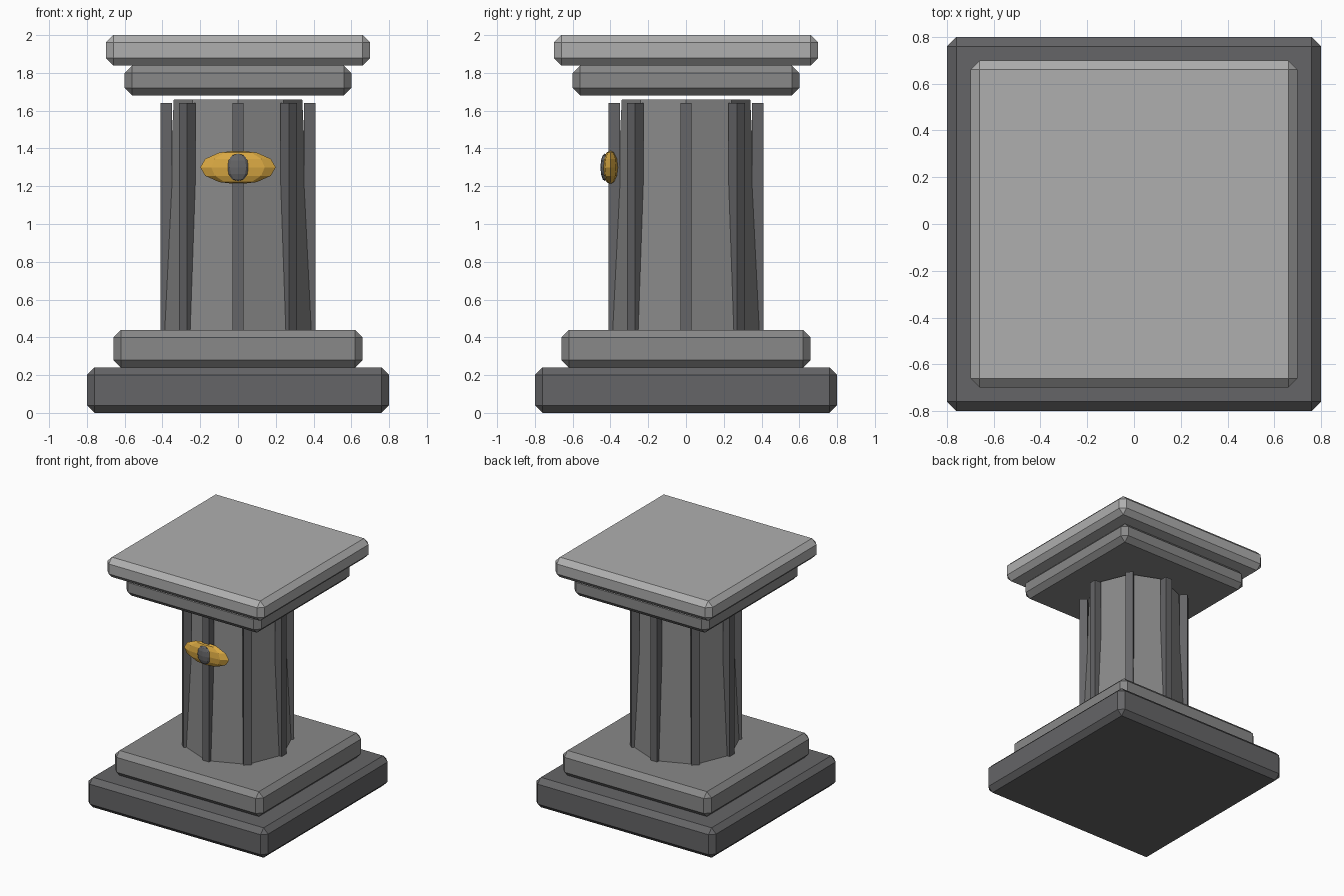
import bpy
import math

if "Cube" in bpy.data.objects:
    bpy.data.objects.remove(bpy.data.objects["Cube"])


def material(name, rgb):
    m = bpy.data.materials.new(name)
    m.diffuse_color = (*rgb, 1.0)
    m.use_nodes = True
    m.node_tree.nodes["Principled BSDF"].inputs["Base Color"].default_value = m.diffuse_color
    return m


DARK = material("dark stone", (0.13, 0.13, 0.135))
MID = material("mid stone", (0.25, 0.25, 0.25))
LIGHT = material("light stone", (0.43, 0.43, 0.43))
GOLD = material("gold", (0.69, 0.39, 0.055))


def finish(name, mat):
    ob = bpy.context.object
    ob.name = name
    ob.data.materials.append(mat)
    return ob


def slab(name, half, z0, z1, mat):
    """Square slab with chamfered edges."""
    bpy.ops.mesh.primitive_cube_add(size=1, location=(0, 0, (z0 + z1) / 2))
    ob = finish(name, mat)
    ob.scale = (2 * half, 2 * half, z1 - z0)
    bpy.ops.object.transform_apply(location=False, rotation=False, scale=True)
    bevel = ob.modifiers.new("chamfer", 'BEVEL')
    bevel.width = 0.04
    bevel.segments = 1


def ellipsoid(name, loc, radii, mat):
    bpy.ops.mesh.primitive_uv_sphere_add(segments=8, ring_count=6, radius=1, location=loc)
    finish(name, mat).scale = radii


# Stepped base and capital
slab("base", 0.80, 0.0, 0.24, DARK)
slab("base_step", 0.66, 0.24, 0.44, MID)
slab("capital", 0.60, 1.68, 1.84, MID)
slab("top_slab", 0.70, 1.84, 2.0, LIGHT)

# Tapered octagonal shaft, corners in line with the ribs
bpy.ops.mesh.primitive_cone_add(vertices=8, radius1=0.40, radius2=0.34,
                                depth=1.22, location=(0, 0, 1.05))
finish("shaft", MID)

# Upright ribs around the shaft
for i in range(8):
    a = i * math.pi / 4
    bpy.ops.mesh.primitive_cube_add(
        size=1, location=(0.38 * math.cos(a), 0.38 * math.sin(a), 1.04), rotation=(0, 0, a))
    finish(f"rib_{i + 1}", DARK).scale = (0.06, 0.06, 1.20)

# Eye ornament on the front
ellipsoid("eye", (0, -0.40, 1.30), (0.20, 0.042, 0.09), GOLD)
ellipsoid("pupil", (0, -0.43, 1.30), (0.062, 0.023, 0.073), DARK)
